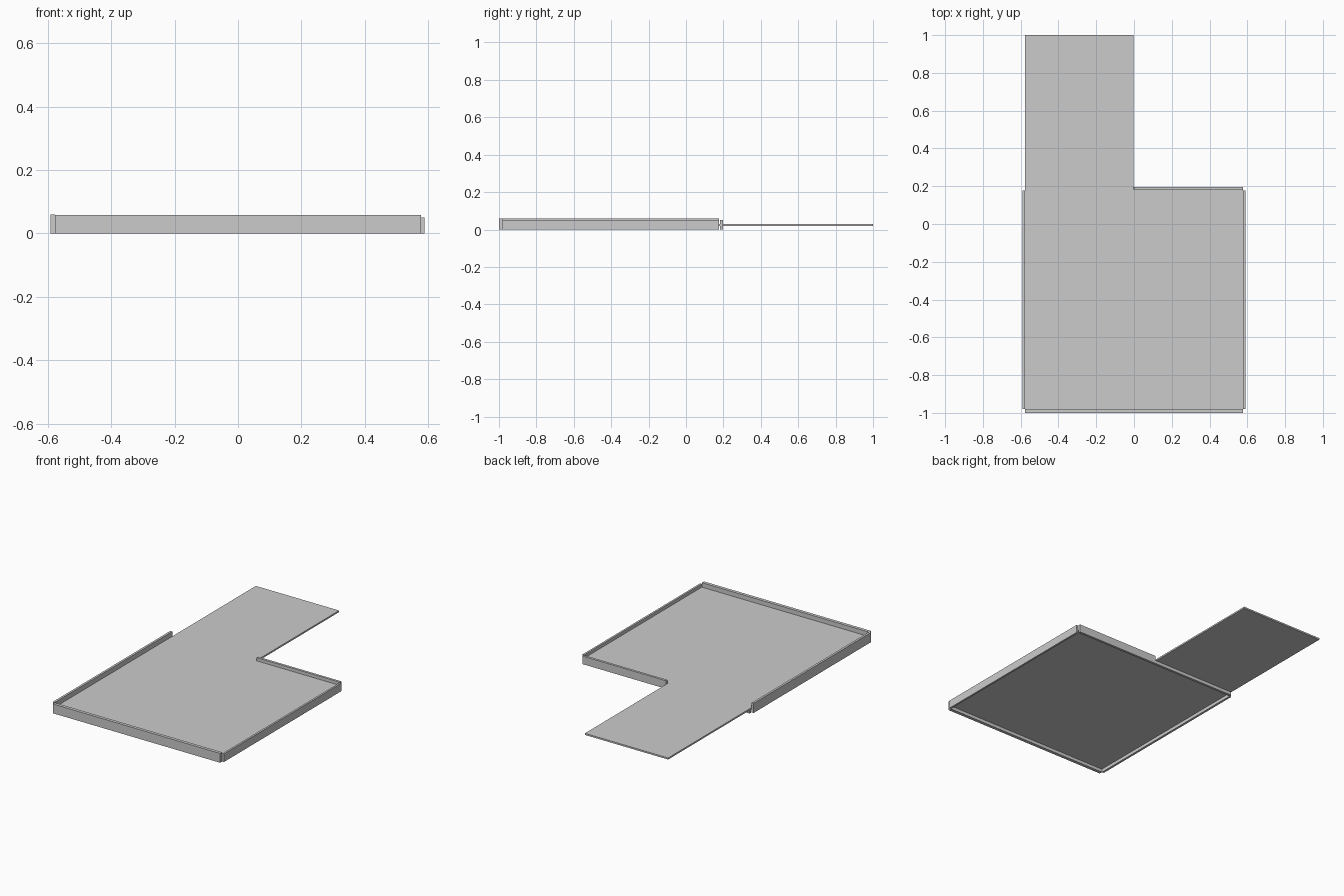
import bpy, bmesh

if "Cube" in bpy.data.objects:
    bpy.data.objects.remove(bpy.data.objects["Cube"])


def prism(name, outline, depth, place):
    """Extrude a 2D outline by depth; place maps (u, v, w) to x, y, z."""
    bm = bmesh.new()
    face = bm.faces.new([bm.verts.new(place(u, v, 0)) for u, v in outline])
    out = bmesh.ops.extrude_face_region(bm, geom=[face])
    offset = [b - a for a, b in zip(place(0, 0, 0), place(0, 0, depth))]
    verts = [g for g in out["geom"] if isinstance(g, bmesh.types.BMVert)]
    bmesh.ops.translate(bm, verts=verts, vec=offset)
    bmesh.ops.recalc_face_normals(bm, faces=bm.faces)
    mesh = bpy.data.meshes.new(name)
    bm.to_mesh(mesh)
    bm.free()
    bpy.context.collection.objects.link(bpy.data.objects.new(name, mesh))


def box(name, x0, x1, y0, y1, z0, z1):
    prism(name, [(x0, y0), (x1, y0), (x1, y1), (x0, y1)], z1 - z0,
          lambda u, v, w: (u, v, z0 + w))


W = 0.577                    # half width of the floor
FRONT, BACK = -0.98, 0.182   # main floor ends
FLOOR_LOW, FLOOR_TOP = 0.02, 0.03

# L-shaped floor slab with the long walkway at the back left
prism("floor", [(-W, FRONT), (W, FRONT), (W, BACK), (-0.003, BACK),
                (-0.003, 1.0), (-W, 1.0)],
      FLOOR_TOP - FLOOR_LOW, lambda u, v, w: (u, v, FLOOR_LOW + w))

# Rim boards, meeting at open notched corners
box("front_rim", -W, W, -1.0, FRONT, 0, 0.058)
box("left_rim", -W - 0.014, -W, FRONT, 0.177, 0, 0.06)
box("right_rim", W, W + 0.012, FRONT, 0.177, 0, 0.05)

# Back rim drops to a low beam beneath the walkway
prism("back_rim", [(-W, 0), (W, 0), (W, 0.05), (0, 0.05), (0, FLOOR_LOW),
                   (-W, FLOOR_LOW)],
      0.015, lambda u, v, w: (u, BACK + w, v))
